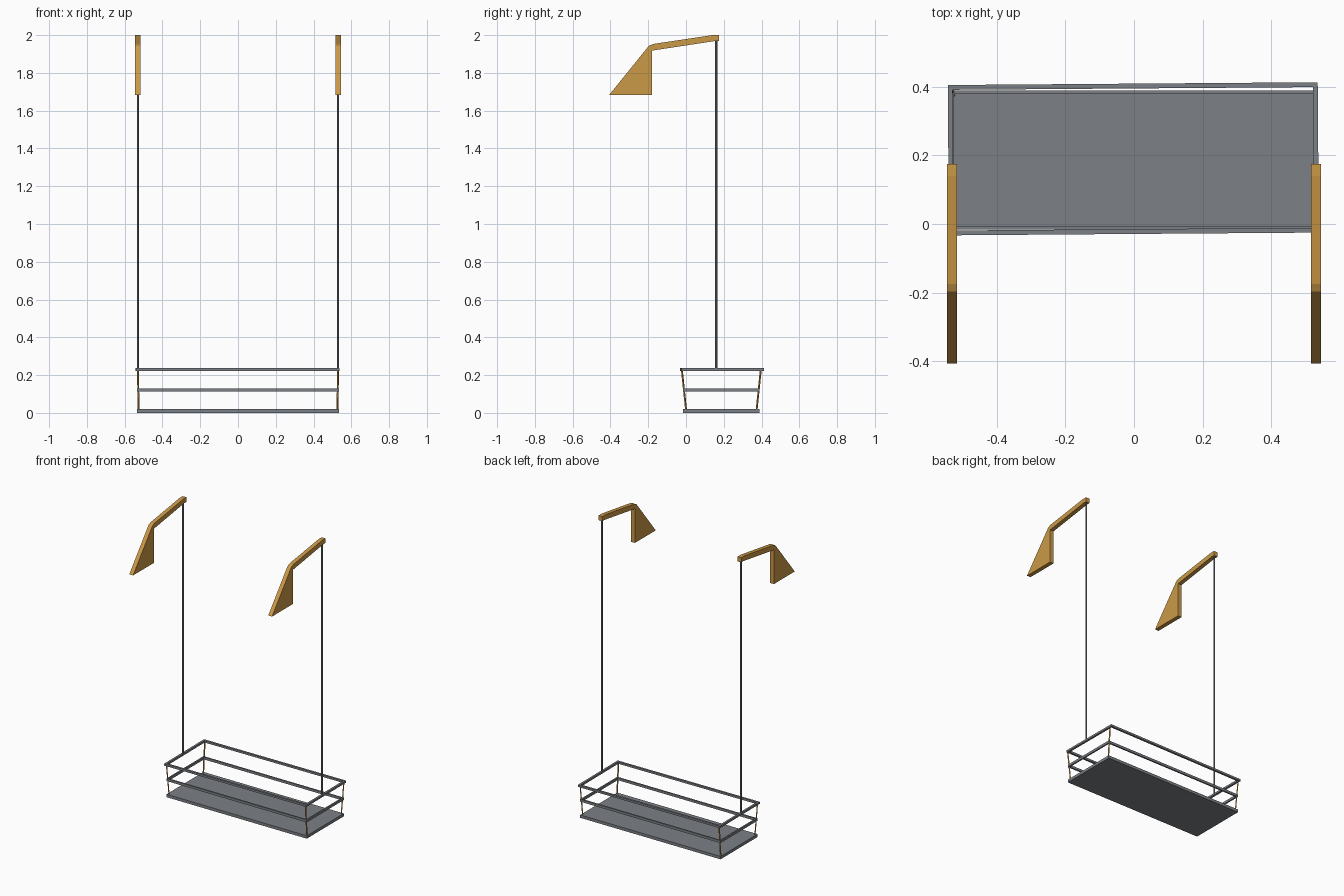
import bpy, bmesh, math
from mathutils import Vector

if "Cube" in bpy.data.objects:
    bpy.data.objects.remove(bpy.data.objects["Cube"])


def material(name, rgb):
    m = bpy.data.materials.new(name)
    m.diffuse_color = (*rgb, 1)
    m.use_nodes = True
    m.node_tree.nodes["Principled BSDF"].inputs["Base Color"].default_value = m.diffuse_color
    return m


STEEL = material("steel grey", (0.20, 0.215, 0.235))
GOLD = material("ochre paint", (0.60, 0.32, 0.065))


def finish(name, bm, mat):
    bmesh.ops.recalc_face_normals(bm, faces=bm.faces)
    me = bpy.data.meshes.new(name)
    bm.to_mesh(me)
    bm.free()
    me.materials.append(mat)
    ob = bpy.data.objects.new(name, me)
    bpy.context.collection.objects.link(ob)
    return ob


def box(bm, lo, hi):
    vs = bmesh.ops.create_cube(bm, size=1)["verts"]
    for v in vs:
        v.co = Vector([(lo[i] + hi[i]) / 2 + v.co[i] * (hi[i] - lo[i]) for i in range(3)])


def rail(name, x0, x1, y0, y1, z0, z1, t):
    """Rectangular ring of four bars with mitred corners."""
    bm = bmesh.new()
    rings = []
    for d, z in ((0, z0), (0, z1), (t, z1), (t, z0)):
        rings.append([bm.verts.new(p) for p in (
            (x0 + d, y0 + d, z), (x1 - d, y0 + d, z),
            (x1 - d, y1 - d, z), (x0 + d, y1 - d, z))])
    for a in range(4):
        for i in range(4):
            j, b = (i + 1) % 4, (a + 1) % 4
            bm.faces.new((rings[a][i], rings[a][j], rings[b][j], rings[b][i]))
    return finish(name, bm, STEEL)


def strut(name, a, b, r, sides, mat):
    a, b = Vector(a), Vector(b)
    d = b - a
    bm = bmesh.new()
    bmesh.ops.create_cone(bm, cap_ends=True, segments=sides, radius1=r, radius2=r, depth=d.length)
    bm.transform(d.to_track_quat('Z', 'Y').to_matrix().to_4x4())
    bmesh.ops.translate(bm, verts=bm.verts, vec=(a + b) / 2)
    return finish(name, bm, mat)


# Platform floor
bm = bmesh.new()
box(bm, (-0.535, -0.015, 0), (0.535, 0.388, 0.02))
finish("platform_floor", bm, STEEL)

# Guard rails, the top one slightly twisted
rail("middle_rail", -0.535, 0.535, -0.016, 0.389, 0.112, 0.129, 0.010)
top = rail("top_rail", -0.541, 0.537, -0.029, 0.409, 0.223, 0.237, 0.014)
for v in top.data.vertices:
    x, y = v.co.x, v.co.y - 0.19
    a = math.radians(0.43)
    v.co.x = x * math.cos(a) - y * math.sin(a)
    v.co.y = x * math.sin(a) + y * math.cos(a) + 0.19

# Leaning corner posts
for s, side in ((-1, "left"), (1, "right")):
    for y0, y1, end in ((0.0, -0.022, "front"), (0.374, 0.396, "back")):
        strut(f"{side}_{end}_post", (s * 0.526, y0, 0.018), (s * 0.53, y1, 0.228), 0.005, 4, GOLD)

# Suspension cables and roof brackets
profile = [(0.175, 2.0), (0.14, 2.0), (-0.175, 1.953), (-0.197, 1.943), (-0.407, 1.683),
           (-0.18, 1.683), (-0.18, 1.918), (0.15, 1.968), (0.175, 1.968)]
for s, side in ((-1, "left"), (1, "right")):
    strut(f"{side}_cable", (s * 0.53, 0.16, 0.23), (s * 0.53, 0.16, 1.975), 0.006, 8, STEEL)
    bm = bmesh.new()
    f = bm.faces.new([bm.verts.new((s * 0.53 - 0.0145, y, z)) for y, z in profile])
    ext = bmesh.ops.extrude_face_region(bm, geom=[f])["geom"]
    bmesh.ops.translate(bm, vec=(0.029, 0, 0),
                        verts=[g for g in ext if isinstance(g, bmesh.types.BMVert)])
    finish(f"{side}_bracket", bm, GOLD)
